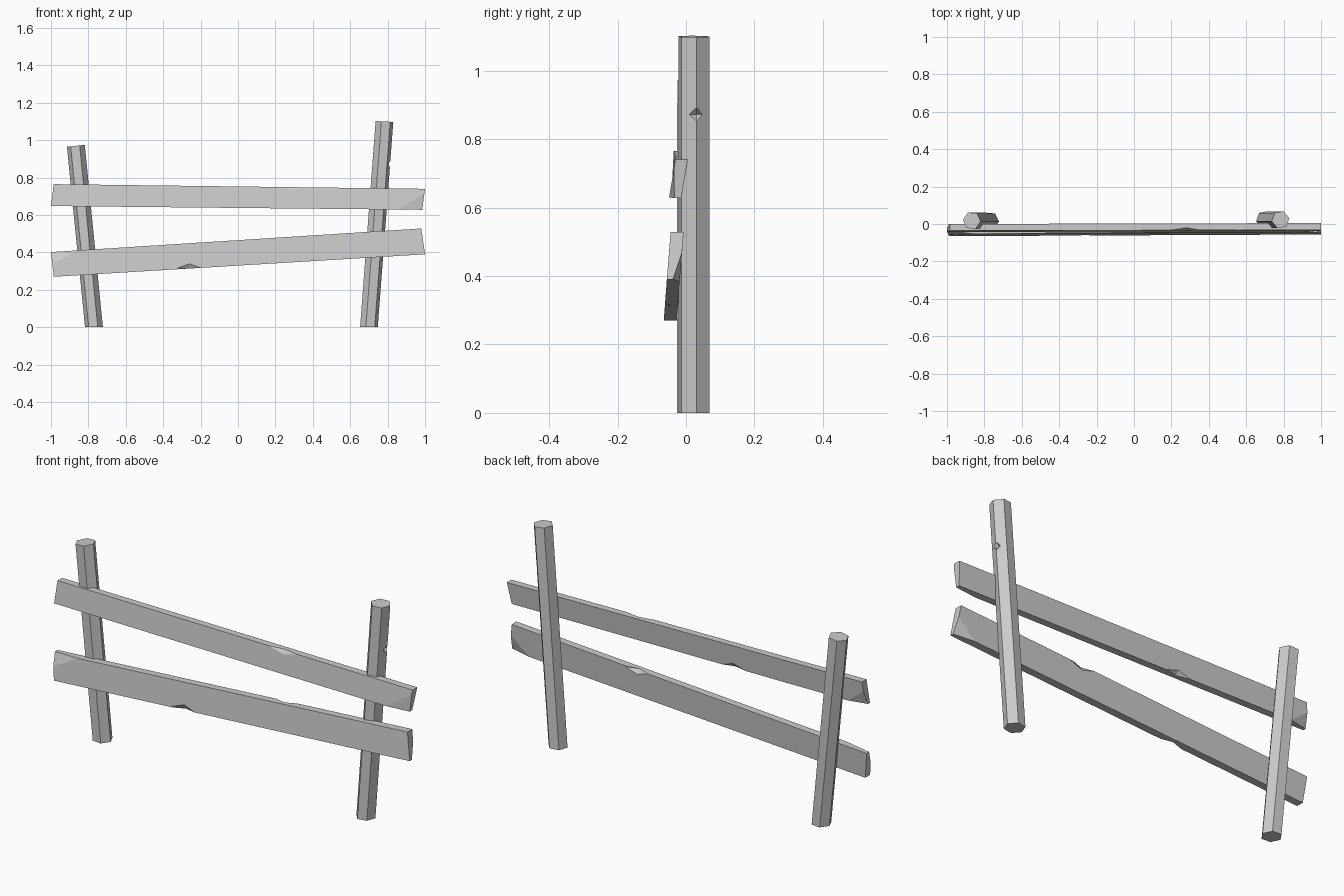
import bpy, bmesh
from math import radians, cos, sin
from mathutils import Vector

if "Cube" in bpy.data.objects:
    bpy.data.objects.remove(bpy.data.objects["Cube"])


def finish(name, bm):
    bmesh.ops.recalc_face_normals(bm, faces=bm.faces)
    mesh = bpy.data.meshes.new(name)
    bm.to_mesh(mesh)
    bm.free()
    ob = bpy.data.objects.new(name, mesh)
    bpy.context.collection.objects.link(ob)
    return ob


def loft(bm, start, end):
    a = [bm.verts.new(p) for p in start]
    b = [bm.verts.new(p) for p in end]
    n = len(a)
    bm.faces.new(a)
    bm.faces.new(b[::-1])
    for i in range(n):
        bm.faces.new((a[i], b[i], b[(i + 1) % n], a[(i + 1) % n]))


def chip(bm, corner, pts):
    """Slice off the corner lying beyond the plane through three points."""
    p, q, r = map(Vector, pts)
    no = (q - p).cross(r - p).normalized()
    if no.dot(Vector(corner) - p) < 0:
        no = -no
    geom = bm.verts[:] + bm.edges[:] + bm.faces[:]
    cut = bmesh.ops.bisect_plane(bm, geom=geom, plane_co=p, plane_no=no, clear_outer=True)
    edges = [e for e in cut['geom_cut'] if isinstance(e, bmesh.types.BMEdge)]
    bmesh.ops.contextual_create(bm, geom=edges)


def notch(ob, centre, size):
    """Carve a faceted nick out of an edge with an octahedron."""
    bm = bmesh.new()
    bmesh.ops.create_uvsphere(bm, u_segments=4, v_segments=2, radius=1)
    for v in bm.verts:
        v.co = Vector(centre) + Vector(v.co[i] * size[i] for i in range(3))
    cutter = finish("nick_cutter", bm)
    cutter.hide_render = True
    mod = ob.modifiers.new("nick", 'BOOLEAN')
    mod.operation = 'DIFFERENCE'
    mod.solver = 'EXACT'
    mod.object = cutter
    bpy.context.view_layer.objects.active = ob
    bpy.ops.object.modifier_apply(modifier=mod.name)
    bpy.data.objects.remove(cutter)


def post(name, bottom, top, turn, tilt):
    """Leaning six-sided post; tilt slopes the top cut."""
    ring = [(0.048 * cos(radians(60 * i + turn)), 0.048 * sin(radians(60 * i + turn)))
            for i in range(6)]
    bm = bmesh.new()
    loft(bm, [(bottom[0] + x, bottom[1] + y, 0) for x, y in ring],
         [(top[0] + x, top[1] + y, top[2] + tilt * x) for x, y in ring])
    return finish(name, bm)


def rail(name, left, right, chips):
    """Each end: front top and front bottom corners (x, y, z), then board thickness."""
    def end(ft, fb, t):
        d = Vector((0, t, 0))
        return [Vector(ft), Vector(fb), Vector(fb) + d, Vector(ft) + d]
    a, b = end(*left), end(*right)
    bm = bmesh.new()
    loft(bm, a, b)
    # broken corners: (end, corner index, x, y and z reach)
    for side, i, dx, dy, dz in chips:
        here, far = (a, b) if side == 'L' else (b, a)
        c = here[i]
        along = (far[i] - c).normalized() * dx
        across = (here[[3, 2, 1, 0][i]] - c).normalized() * dy
        updown = (here[[1, 0, 3, 2][i]] - c).normalized() * dz
        chip(bm, c, (c + along, c + across, c + updown))
    return finish(name, bm)


# Posts
post("left_post", (-0.77, 0.017), (-0.867, 0.018, 0.97), -5, 0.1)
right_post = post("right_post", (0.70, 0.023), (0.783, 0.023, 1.1), 10, -0.05)
notch(right_post, (0.812, 0.031, 0.872), (0.025, 0.03, 0.02))

# Rails
upper = rail("upper_rail",
             ((-0.985, -0.036, 0.765), (-1.0, -0.042, 0.648), 0.036),
             ((1.0, -0.031, 0.74), (0.985, -0.05, 0.628), 0.036),
             [('R', 1, 0.125, 0.016, 0.09), ('L', 2, 0.1, 0.02, 0.07)])
notch(upper, (0.28, -0.034, 0.75), (0.09, 0.015, 0.022))
notch(upper, (-0.26, -0.008, 0.641), (0.07, 0.018, 0.02))

lower = rail("lower_rail",
             ((-1.0, -0.053, 0.402), (-0.985, -0.065, 0.27), 0.038),
             ((0.98, -0.045, 0.528), (1.0, -0.056, 0.39), 0.038),
             [('L', 0, 0.14, 0.018, 0.065), ('R', 2, 0.11, 0.02, 0.08)])
notch(lower, (-0.26, -0.062, 0.314), (0.07, 0.018, 0.03))
notch(lower, (0.28, -0.01, 0.483), (0.07, 0.018, 0.025))
